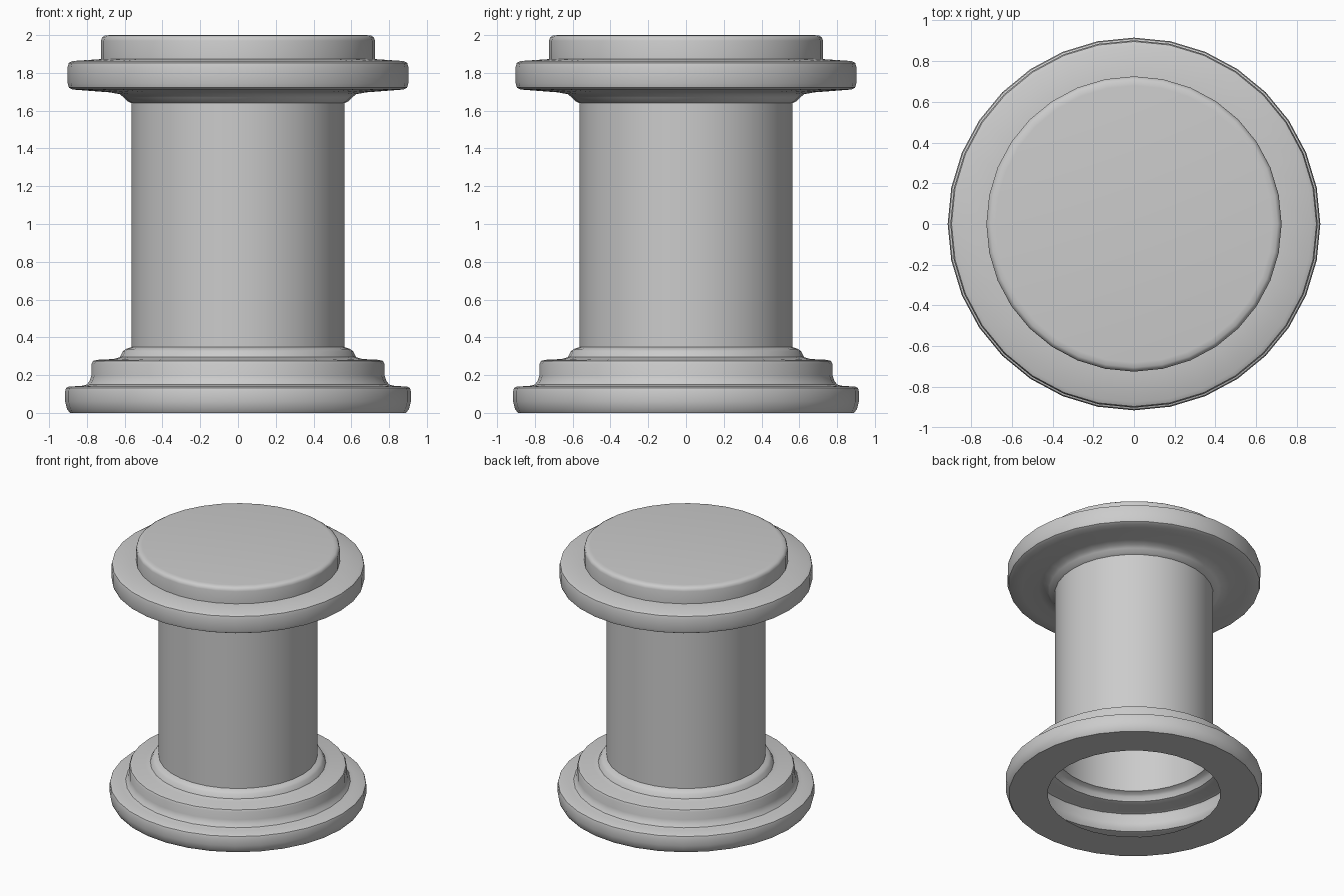
import bpy, bmesh
from math import cos, sin, tau, radians

if "Cube" in bpy.data.objects:
    bpy.data.objects.remove(bpy.data.objects["Cube"])

SIDES = 32


def lathe(name, profile, close_top=False):
    """Revolve a (radius, z) profile about z as an open shell."""
    bm = bmesh.new()
    rings = [[bm.verts.new((r * cos(tau * i / SIDES), r * sin(tau * i / SIDES), z))
              for i in range(SIDES)] for r, z in profile]
    for a, b in zip(rings, rings[1:]):
        for i in range(SIDES):
            j = (i + 1) % SIDES
            bm.faces.new((a[i], a[j], b[j], b[i]))
    if close_top:
        bm.faces.new(rings[-1])
    mesh = bpy.data.meshes.new(name)
    bm.to_mesh(mesh)
    bm.free()
    obj = bpy.data.objects.new(name, mesh)
    bpy.context.collection.objects.link(obj)
    bpy.ops.object.select_all(action='DESELECT')
    obj.select_set(True)
    bpy.context.view_layer.objects.active = obj
    bpy.ops.object.shade_smooth_by_angle(angle=radians(40))
    return obj


# Stepped base moulding, hollow and open underneath
lathe("base_moulding", [
    (0.615, 0), (0.89, 0), (0.905, 0.02), (0.915, 0.06), (0.915, 0.115),
    (0.91, 0.132), (0.895, 0.139), (0.83, 0.143), (0.80, 0.15), (0.785, 0.17),
    (0.775, 0.20), (0.775, 0.26), (0.768, 0.275), (0.745, 0.281), (0.66, 0.285),
    (0.625, 0.295), (0.61, 0.325), (0.595, 0.338), (0.565, 0.348)])

# Plain hollow shaft
lathe("shaft", [(0.565, 0.348), (0.565, 1.64)])

# Flared capital with a raised round top
lathe("capital", [
    (0.565, 1.64), (0.585, 1.65), (0.605, 1.67), (0.625, 1.687), (0.68, 1.697),
    (0.80, 1.706), (0.875, 1.712), (0.895, 1.722), (0.902, 1.745), (0.902, 1.83),
    (0.896, 1.853), (0.875, 1.863), (0.725, 1.873), (0.725, 1.97),
    (0.72, 1.987), (0.705, 1.997), (0.68, 2.0)], close_top=True)
